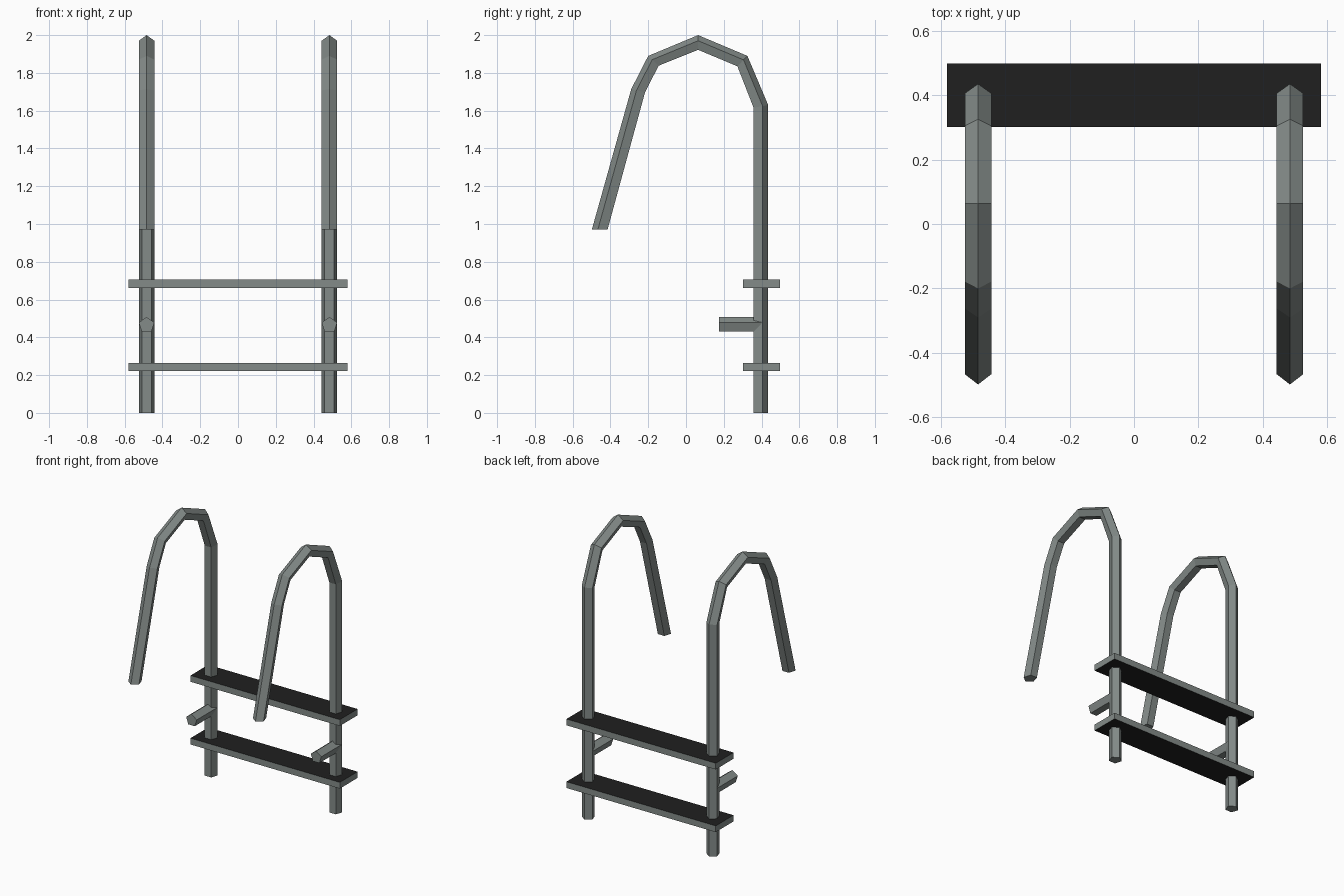
import bpy, bmesh
from mathutils import Vector

if "Cube" in bpy.data.objects:
    bpy.data.objects.remove(bpy.data.objects["Cube"])


def material(name, rgb):
    m = bpy.data.materials.new(name)
    m.diffuse_color = (*rgb, 1)
    m.use_nodes = True
    m.node_tree.nodes["Principled BSDF"].inputs["Base Color"].default_value = m.diffuse_color
    return m


STEEL = material("steel grey", (0.23, 0.26, 0.25))
TREAD = material("tread black", (0.014, 0.014, 0.014))


def finish(name, bm, mats):
    bmesh.ops.recalc_face_normals(bm, faces=bm.faces)
    me = bpy.data.meshes.new(name)
    bm.to_mesh(me)
    bm.free()
    for m in mats:
        me.materials.append(m)
    ob = bpy.data.objects.new(name, me)
    bpy.context.collection.objects.link(ob)
    return ob


# Pentagon section: (x offset, fraction of the way from outer ridge to inner flat)
SECTION = [(0, 0), (0.041, 0.382), (0.0253, 1), (-0.0253, 1), (-0.041, 0.382)]


def tube(name, x, path):
    """Five-sided tube; path lists (outer y, outer z, inner y, inner z) per ring."""
    bm = bmesh.new()
    rings = []
    for oy, oz, iy, iz in path:
        outer, inner = Vector((x, oy, oz)), Vector((x, iy, iz))
        rings.append([bm.verts.new(outer.lerp(inner, f) + Vector((dx, 0, 0)))
                      for dx, f in SECTION])
    for a, b in zip(rings, rings[1:]):
        for i in range(5):
            j = (i + 1) % 5
            bm.faces.new((a[i], a[j], b[j], b[i]))
    bm.faces.new(rings[0])
    bm.faces.new(rings[-1])
    return finish(name, bm, [STEEL])


RAIL = [
    (0.435, 0.0, 0.358, 0.0),
    (0.435, 1.63, 0.358, 1.615),
    (0.325, 1.89, 0.272, 1.835),
    (0.064, 2.0, 0.064, 1.922),
    (-0.20, 1.89, -0.145, 1.838),
    (-0.29, 1.714, -0.217, 1.697),
    (-0.498, 0.972, -0.415, 0.972),
]
PEG = [(0.175, 0.508, 0.175, 0.43), (0.40, 0.508, 0.40, 0.43)]

# Curved handrails and the short wall pegs on both sides
for side, x in (("left", -0.484), ("right", 0.484)):
    tube("handrail_" + side, x, RAIL)
    tube("wall_peg_" + side, x, PEG)

# Steps: grey edges, black upper and lower surfaces
for name, z in (("lower_step", 0.243), ("upper_step", 0.683)):
    bm = bmesh.new()
    bmesh.ops.create_cube(bm, size=1)
    bmesh.ops.scale(bm, vec=(1.16, 0.197, 0.044), verts=bm.verts)
    bmesh.ops.translate(bm, vec=(0, 0.4, z), verts=bm.verts)
    bm.normal_update()
    for f in bm.faces:
        f.material_index = 1 if abs(f.normal.z) > 0.5 else 0
    finish(name, bm, [STEEL, TREAD])
